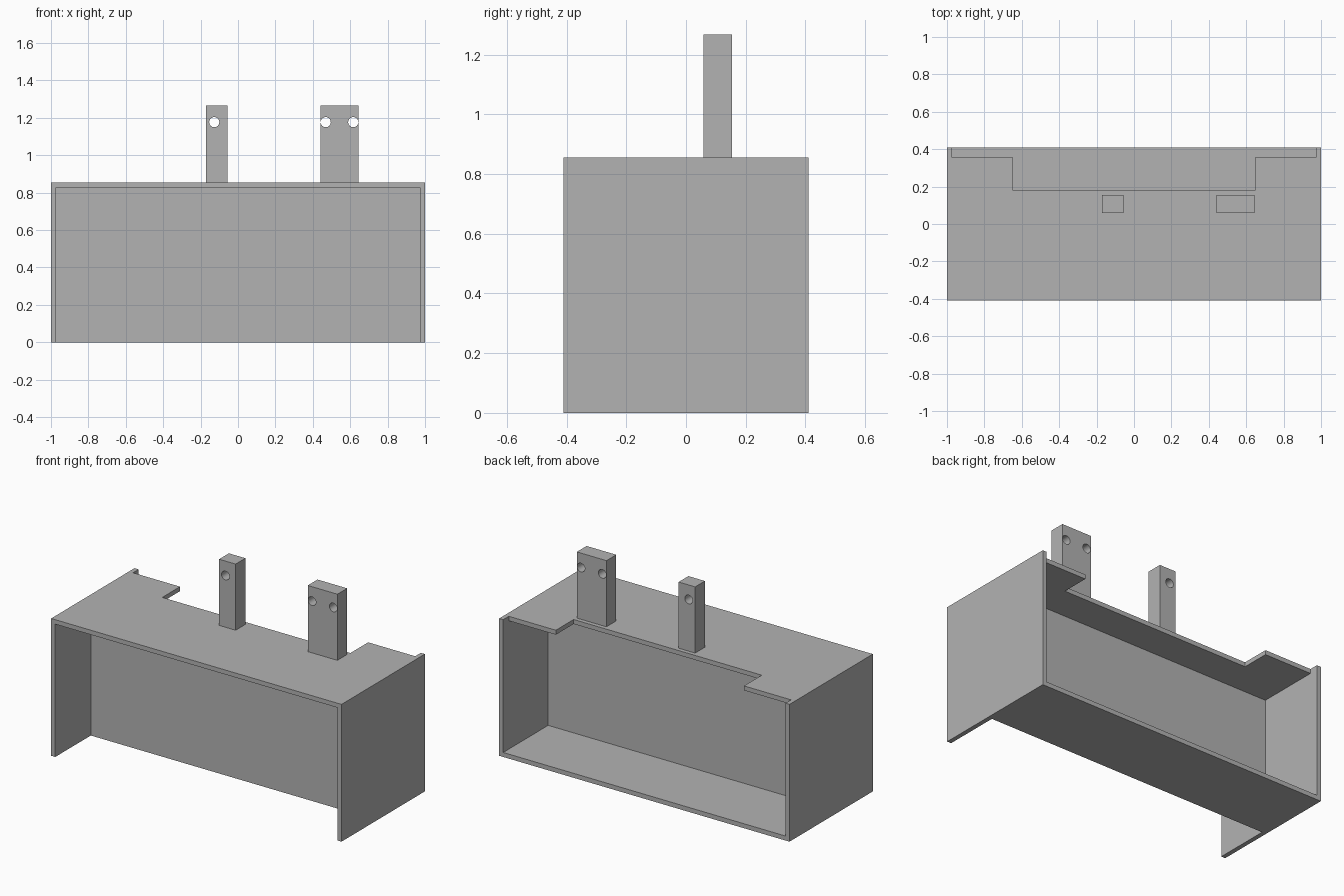
import bpy
import bmesh
import math
from mathutils import Matrix

default = bpy.data.objects.get("Cube")
if default:
    bpy.data.objects.remove(default, do_unlink=True)

# Single plain grey finish
grey = bpy.data.materials.new("plain_grey")
grey.use_nodes = True
grey.diffuse_color = (0.45, 0.45, 0.45, 1)
grey.node_tree.nodes["Principled BSDF"].inputs["Base Color"].default_value = grey.diffuse_color

# Overall dimensions
W, D, H = 1.0, 0.41, 0.855      # half width, half depth, height
T = 0.028                       # board thickness
INNER = W - T
DIVIDER_Y = -0.06
POST_TOP = 1.267


def finish(name, bm):
    bmesh.ops.recalc_face_normals(bm, faces=bm.faces[:])
    mesh = bpy.data.meshes.new(name)
    bm.to_mesh(mesh)
    bm.free()
    mesh.materials.append(grey)
    obj = bpy.data.objects.new(name, mesh)
    bpy.context.collection.objects.link(obj)
    return obj


def slab(name, outline, z0, z1):
    """Extrude a plan outline from z0 up to z1."""
    bm = bmesh.new()
    face = bm.faces.new([bm.verts.new((x, y, z0)) for x, y in outline])
    top = bmesh.ops.extrude_face_region(bm, geom=[face])["geom"]
    verts = [v for v in top if isinstance(v, bmesh.types.BMVert)]
    bmesh.ops.translate(bm, verts=verts, vec=(0, 0, z1 - z0))
    return finish(name, bm)


def box(name, x0, x1, y0, y1, z0, z1):
    return slab(name, [(x0, y0), (x1, y0), (x1, y1), (x0, y1)], z0, z1)


def drill(obj, x, z, radius):
    """Cut a round hole through the object from front to back."""
    bm = bmesh.new()
    place = Matrix.Translation((x, 0.1, z)) @ Matrix.Rotation(math.pi / 2, 4, "X")
    bmesh.ops.create_cone(bm, cap_ends=True, segments=32, radius1=radius,
                          radius2=radius, depth=0.4, matrix=place)
    cutter = finish("hole_cutter", bm)
    cutter.hide_render = True
    mod = obj.modifiers.new("hole", "BOOLEAN")
    mod.operation = "DIFFERENCE"
    mod.solver = "EXACT"
    mod.object = cutter
    bpy.ops.object.select_all(action="DESELECT")
    bpy.context.view_layer.objects.active = obj
    obj.select_set(True)
    bpy.ops.object.modifier_apply(modifier=mod.name)
    bpy.data.objects.remove(cutter, do_unlink=True)


# Side boards, full depth and height
box("left_side", INNER, W, -D, D, 0, H)
box("right_side", -W, -INNER, -D, D, 0, H)

# Top board with a wide notch along its back edge
notch = 0.648
slab("top_board", [(-INNER, -D), (INNER, -D), (INNER, 0.355), (notch, 0.355),
                   (notch, 0.18), (-notch, 0.18), (-notch, 0.355), (-INNER, 0.355)],
     H - T, H)

# Upright divider, and the floor behind it
box("divider", -INNER, INNER, DIVIDER_Y, DIVIDER_Y + T, 0, H - T)
box("floor", -INNER, INNER, DIVIDER_Y + T, D, 0, T)

# Drilled posts on the top board
for name, x0, x1, holes in (("narrow_post", -0.171, -0.057, [-0.127]),
                            ("wide_post", 0.44, 0.644, [0.469, 0.616])):
    post = box(name, x0, x1, 0.058, 0.154, H, POST_TOP)
    for x in holes:
        drill(post, x, 1.177, 0.027)
    bpy.ops.object.shade_smooth_by_angle(angle=math.radians(30))
